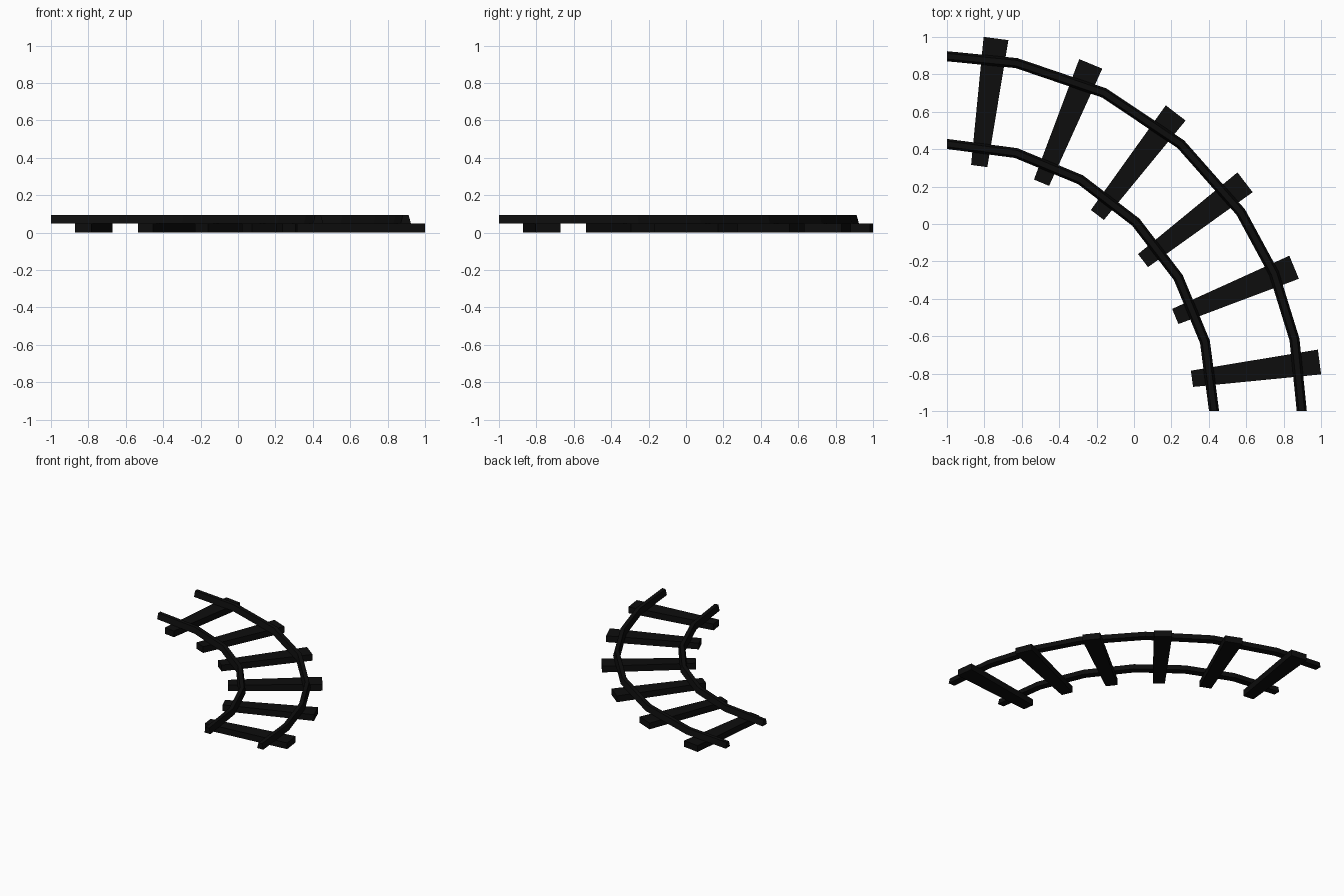
import bpy, bmesh
from math import cos, sin, radians

if "Cube" in bpy.data.objects:
    bpy.data.objects.remove(bpy.data.objects["Cube"])

CX, CY = -1.0, -1.0  # centre of the curve

mat = bpy.data.materials.new("black")
mat.diffuse_color = (0.004, 0.004, 0.004, 1)
mat.use_nodes = True
mat.node_tree.nodes["Principled BSDF"].inputs["Base Color"].default_value = mat.diffuse_color


def sweep(name, angles, profile):
    """Sweep a (radius, height) profile through the given angles, capped at both ends."""
    bm = bmesh.new()
    rings = [[bm.verts.new((CX + r * cos(radians(a)), CY + r * sin(radians(a)), z))
              for r, z in profile] for a in angles]
    n = len(profile)
    for p, q in zip(rings, rings[1:]):
        for i in range(n):
            j = (i + 1) % n
            bm.faces.new((p[i], p[j], q[j], q[i]))
    bm.faces.new(rings[0])
    bm.faces.new(rings[-1])
    bmesh.ops.recalc_face_normals(bm, faces=bm.faces)
    me = bpy.data.meshes.new(name)
    bm.to_mesh(me)
    bm.free()
    me.materials.append(mat)
    ob = bpy.data.objects.new(name, me)
    bpy.context.collection.objects.link(ob)
    return ob


def rail_profile(r):
    # slightly narrower at the top
    return [(r - 0.027, 0.05), (r + 0.027, 0.05), (r + 0.015, 0.095), (r - 0.015, 0.095)]


# rails
sweep("inner_rail", [15 * i for i in range(7)], rail_profile(1.428))
sweep("outer_rail", [0, 11.6, 22.8, 34.1, 48.8, 63.7, 78.7, 90], rail_profile(1.897))

# wedge-shaped sleepers
for k in range(6):
    mid = 7.5 + 15 * k
    sweep(f"sleeper_{k + 1}", [mid - 1.9, mid + 1.9],
          [(1.322, 0), (2.01, 0), (2.01, 0.05), (1.322, 0.05)])
